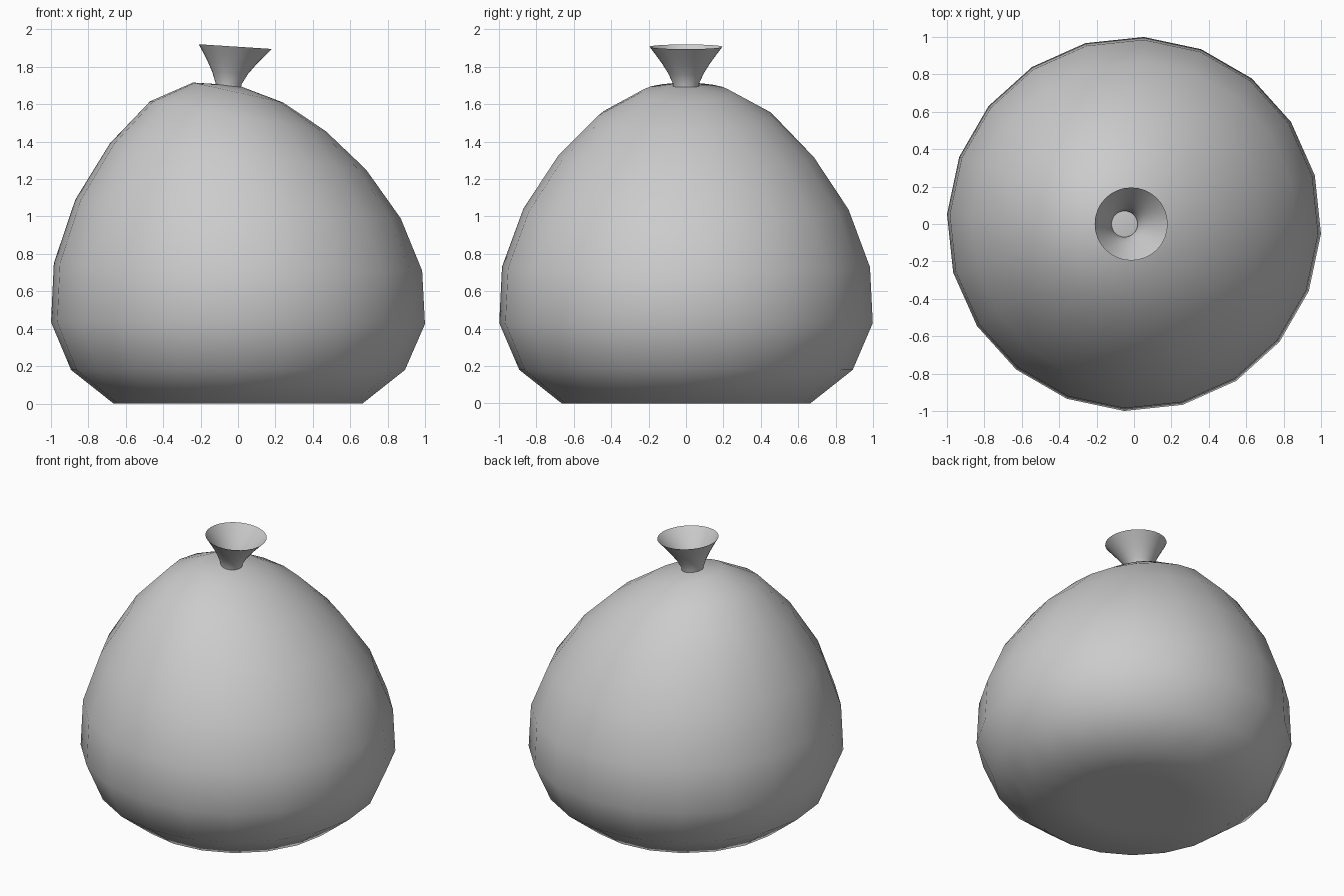
import bpy, bmesh
from math import cos, sin, pi, radians

if "Cube" in bpy.data.objects:
    bpy.data.objects.remove(bpy.data.objects["Cube"])


def lathe(name, rings, sides, offset=0.0, bottom=None, top=None):
    """Skin rings given as (radius, z, drop toward +x, centre x)."""
    bm = bmesh.new()
    loops = []
    for r, z, drop, cx in rings:
        loop = []
        for i in range(sides):
            a = offset + 2 * pi * i / sides
            loop.append(bm.verts.new((cx + r * cos(a), r * sin(a), z - drop * cos(a))))
        loops.append(loop)
    for lo, hi in zip(loops, loops[1:]):
        for i in range(sides):
            j = (i + 1) % sides
            bm.faces.new((lo[i], lo[j], hi[j], hi[i]))
    # close an end with a fan around its pole
    for pole, loop, up in ((bottom, loops[0], False), (top, loops[-1], True)):
        if pole:
            v = bm.verts.new(pole)
            for i in range(sides):
                a, b = loop[i], loop[(i + 1) % sides]
                bm.faces.new((a, b, v) if up else (b, a, v))
    mesh = bpy.data.meshes.new(name)
    bm.to_mesh(mesh)
    bm.free()
    for p in mesh.polygons:
        p.use_smooth = True
    obj = bpy.data.objects.new(name, mesh)
    bpy.context.collection.objects.link(obj)
    return obj


# Sagging sack body, leaning slightly toward -x at the top
lathe("sack_body", [
    (0.35, 0.0, 0, 0), (0.665, 0.0, 0, 0), (0.893, 0.18, 0, 0), (1.0, 0.43, 0.005, 0),
    (0.985, 0.73, 0.02, 0), (0.87, 1.04, 0.05, 0), (0.685, 1.32, 0.07, 0),
    (0.47, 1.535, 0.08, 0), (0.24, 1.662, 0.053, 0),
], 20, radians(-3), bottom=(0, 0, 0), top=(0, 0, 1.70))

# Flared, open sack mouth above the tie
lathe("sack_mouth", [
    (0.068, 1.665, 0.003, -0.052), (0.07, 1.71, 0.003, -0.05), (0.095, 1.765, 0.005, -0.042),
    (0.13, 1.82, 0.008, -0.032), (0.168, 1.872, 0.011, -0.022), (0.195, 1.907, 0.0125, -0.015),
], 32)
